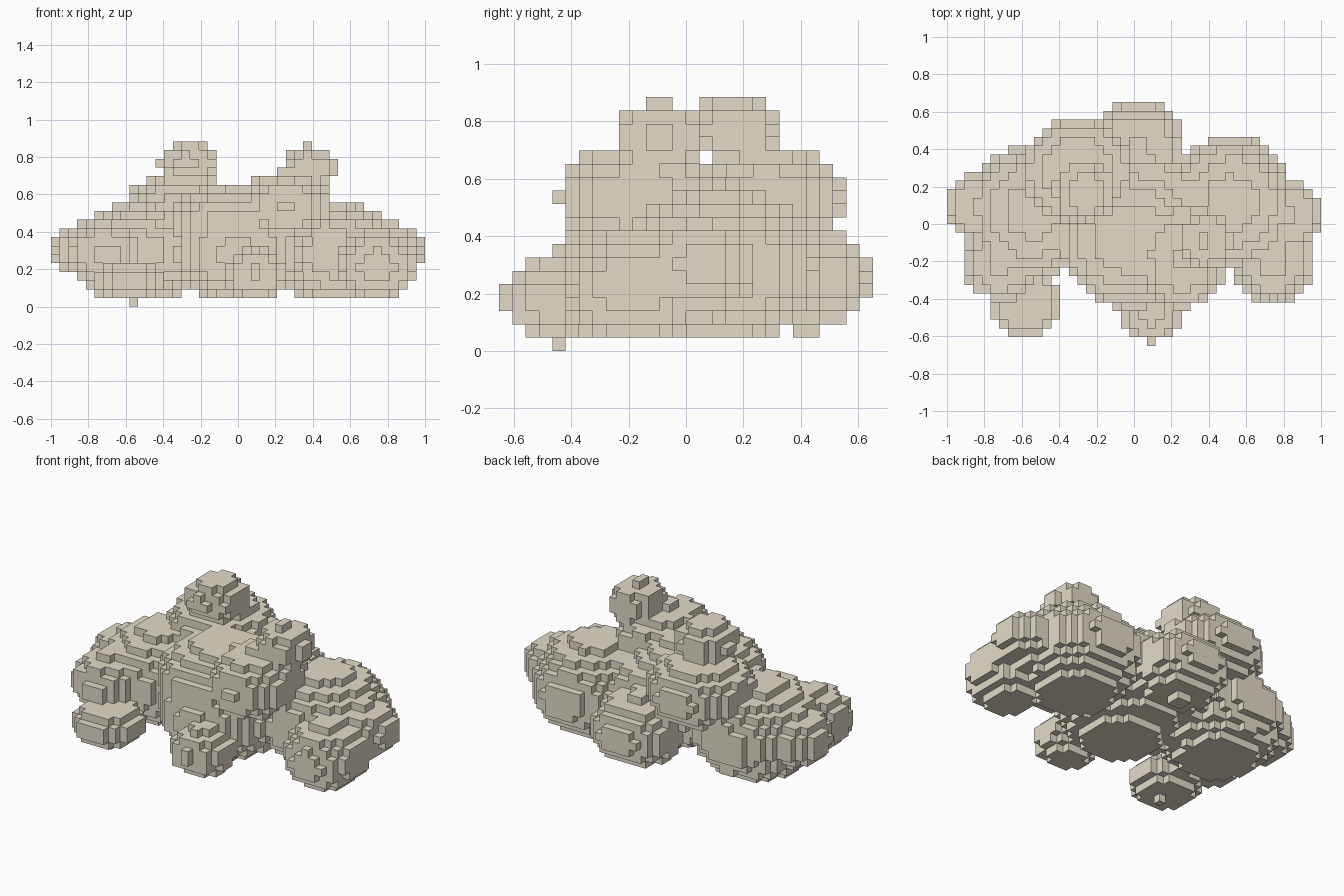
import bpy, bmesh

S = 2 / 43                       # block size
NX, NY, NZ = 43, 28, 19          # block grid

# Puffs: centre x, y, z, radius x, y, z
PUFFS = [
    (0.00, -0.12, 0.28, 0.36, 0.345, 0.265),  # middle lower
    (-0.02, -0.08, 0.43, 0.38, 0.345, 0.235), # middle upper
    (0.00, 0.10, 0.33, 0.45, 0.30, 0.24),     # core
    (-0.54, 0.07, 0.285, 0.35, 0.36, 0.275),  # left body
    (-0.80, 0.10, 0.30, 0.20, 0.20, 0.15),    # left end
    (-0.71, -0.21, 0.285, 0.21, 0.20, 0.165), # left front shoulder
    (-0.58, -0.41, 0.14, 0.19, 0.19, 0.115),  # left front foot
    (0.093, -0.47, 0.18, 0.17, 0.165, 0.135), # middle front foot
    (0.52, 0.11, 0.285, 0.345, 0.36, 0.275),  # right body
    (0.80, 0.05, 0.30, 0.20, 0.20, 0.15),     # right end
    (0.745, -0.19, 0.22, 0.22, 0.23, 0.19),   # right front
    (0.023, 0.42, 0.256, 0.253, 0.237, 0.19), # back
    (-0.30, 0.28, 0.53, 0.30, 0.28, 0.195),   # back left shoulder
    (-0.26, 0.17, 0.77, 0.165, 0.16, 0.12),   # left peak
    (0.26, -0.17, 0.535, 0.25, 0.28, 0.19),   # right shoulder
    (0.38, -0.09, 0.745, 0.15, 0.15, 0.12),   # right peak
]


def centre(i, j, k):
    return ((i + .5 - NX / 2) * S, (j + .5 - NY / 2) * S, (k + .5) * S)


def inside(p, q):
    return sum(((p[a] - q[a]) / q[a + 3]) ** 2 for a in range(3)) <= 1


# Fill the grid; undersides are cut flat one block up
blocks = {(i, j, k)
          for i in range(NX) for j in range(NY) for k in range(1, NZ)
          if any(inside(centre(i, j, k), q) for q in PUFFS)}
blocks.add((9, 4, 0))            # single drip block under the left foot

# Outer faces only
bm = bmesh.new()
verts = {}


def vert(c):
    if c not in verts:
        verts[c] = bm.verts.new(((c[0] - NX / 2) * S, (c[1] - NY / 2) * S, c[2] * S))
    return verts[c]


for b in sorted(blocks):
    for axis in range(3):
        u, w = (axis + 1) % 3, (axis + 2) % 3
        for side in (0, 1):
            n = list(b)
            n[axis] += 2 * side - 1
            if tuple(n) in blocks:
                continue
            loop = []
            for du, dw in ((0, 0), (1, 0), (1, 1), (0, 1)):
                c = list(b)
                c[axis] += side
                c[u] += du
                c[w] += dw
                loop.append(vert(tuple(c)))
            bm.faces.new(loop if side else loop[::-1])

mesh = bpy.data.meshes.new("block_cloud")
bm.to_mesh(mesh)
bm.free()
mat = bpy.data.materials.new("warm stone")
mat.diffuse_color = (0.77, 0.71, 0.58, 1)
mesh.materials.append(mat)
cloud = bpy.data.objects.new("block_cloud", mesh)
bpy.context.collection.objects.link(cloud)
